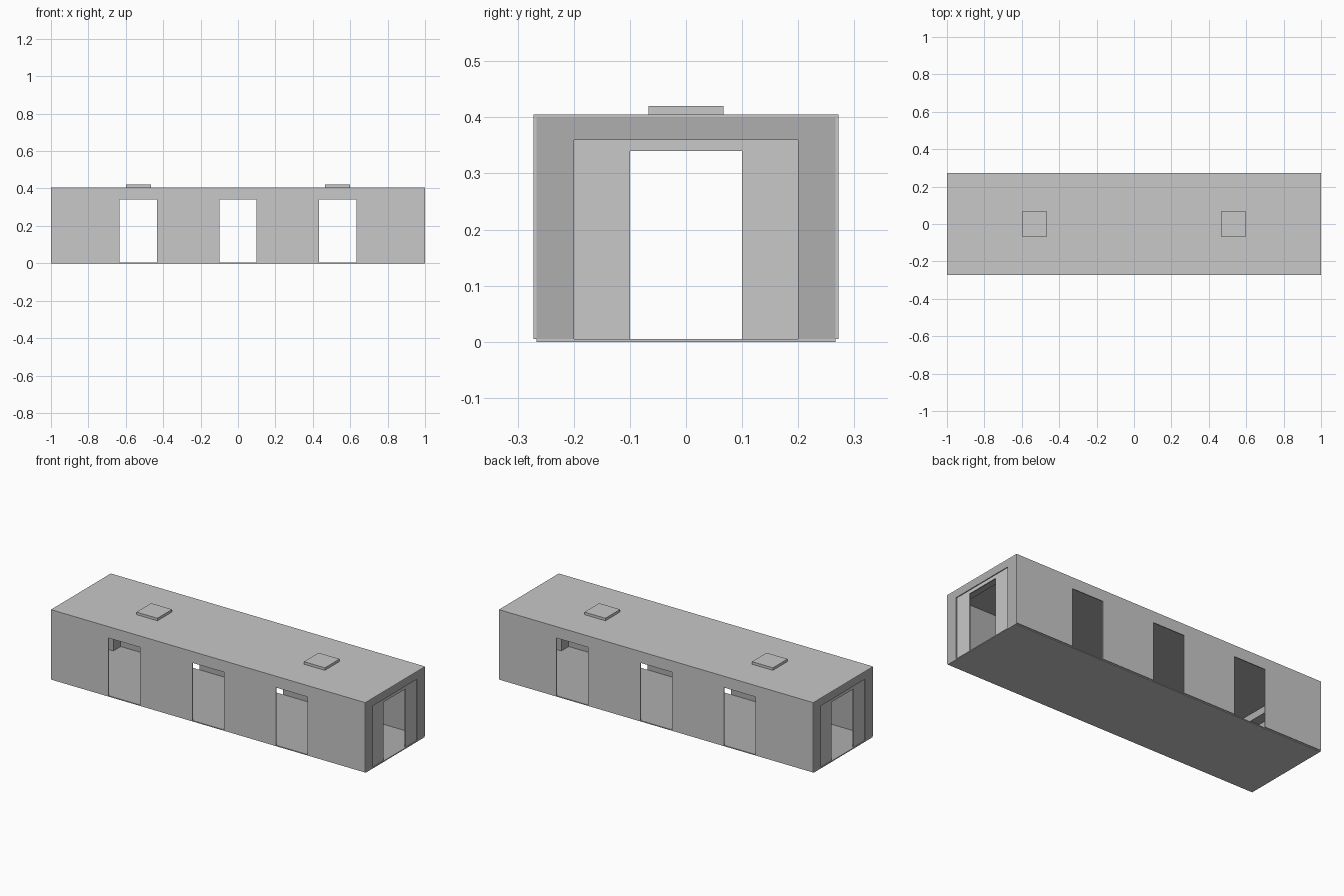
import bpy
import bmesh
from mathutils import Vector

if "Cube" in bpy.data.objects:
    bpy.data.objects.remove(bpy.data.objects["Cube"])

T = 0.0053          # cladding thickness
W = 0.2667          # half width of the inner room
H = 0.40            # ceiling height
DOOR_H = 0.34
POST = 0.0667       # corner post size


def material(name, v):
    m = bpy.data.materials.new(name)
    m.diffuse_color = (v, v, v, 1)
    m.use_nodes = True
    m.node_tree.nodes["Principled BSDF"].inputs["Base Color"].default_value = m.diffuse_color
    return m


LIGHT = material("light_grey", 0.58)
DARK = material("dark_grey", 0.43)


def extrude(name, points, offset, mats, inward=None):
    """Extrude a closed 3D outline; faces looking along 'inward' get the second material."""
    bm = bmesh.new()
    face = bm.faces.new([bm.verts.new(p) for p in points])
    res = bmesh.ops.extrude_face_region(bm, geom=[face], use_keep_orig=True)
    verts = [g for g in res["geom"] if isinstance(g, bmesh.types.BMVert)]
    bmesh.ops.translate(bm, verts=verts, vec=offset)
    bmesh.ops.recalc_face_normals(bm, faces=bm.faces)
    if inward:
        for f in bm.faces:
            if f.normal.dot(Vector(inward)) > 0.9:
                f.material_index = 1
    me = bpy.data.meshes.new(name)
    bm.to_mesh(me)
    bm.free()
    for m in mats:
        me.materials.append(m)
    ob = bpy.data.objects.new(name, me)
    bpy.context.collection.objects.link(ob)
    return ob


def slab(name, x0, x1, half_y, z0, z1, mats, inward=None):
    pts = [(x0, -half_y, z0), (x1, -half_y, z0), (x1, half_y, z0), (x0, half_y, z0)]
    return extrude(name, pts, (0, 0, z1 - z0), mats, inward)


def arch(half_w, top, half_open, open_top):
    """Upside-down U outline standing on the floor."""
    return [(-half_w, T), (-half_open, T), (-half_open, open_top), (half_open, open_top),
            (half_open, T), (half_w, T), (half_w, top), (-half_w, top)]


# Floor and roof, dark on the room side
slab("floor", -1, 1, W, 0, T, [LIGHT, DARK], (0, 0, 1))
slab("roof", -1, 1, W + T, H, H + T, [LIGHT, DARK], (0, 0, -1))

# Long walls with three doorways each
outline = [(-1, T)]
for cx in (-0.533, 0, 0.533):
    outline += [(cx - 0.1, T), (cx - 0.1, DOOR_H), (cx + 0.1, DOOR_H), (cx + 0.1, T)]
outline += [(1, T), (1, H), (-1, H)]
for s, side in ((-1, "front"), (1, "back")):
    extrude(side + "_wall", [(x, s * W, z) for x, z in outline], (0, s * T, 0),
            [LIGHT, DARK], (0, -s, 0))

# End portals of posts and beam, each holding a thin doorway panel
for s, side in ((-1, "left"), (1, "right")):
    extrude(side + "_end_frame", [(s, y, z) for y, z in arch(W, H, W - POST, 0.36)],
            (-s * POST, 0, 0), [DARK])
    extrude(side + "_end_panel", [(s * 0.995, y, z) for y, z in arch(0.2, 0.36, 0.1, DOOR_H)],
            (-s * T, 0, 0), [LIGHT, DARK], (-s, 0, 0))

# Roof hatches
for cx, side in ((-0.533, "left"), (0.533, "right")):
    slab(side + "_roof_hatch", cx - 0.0667, cx + 0.0667, 0.0667, H + T, 0.42, [LIGHT])
